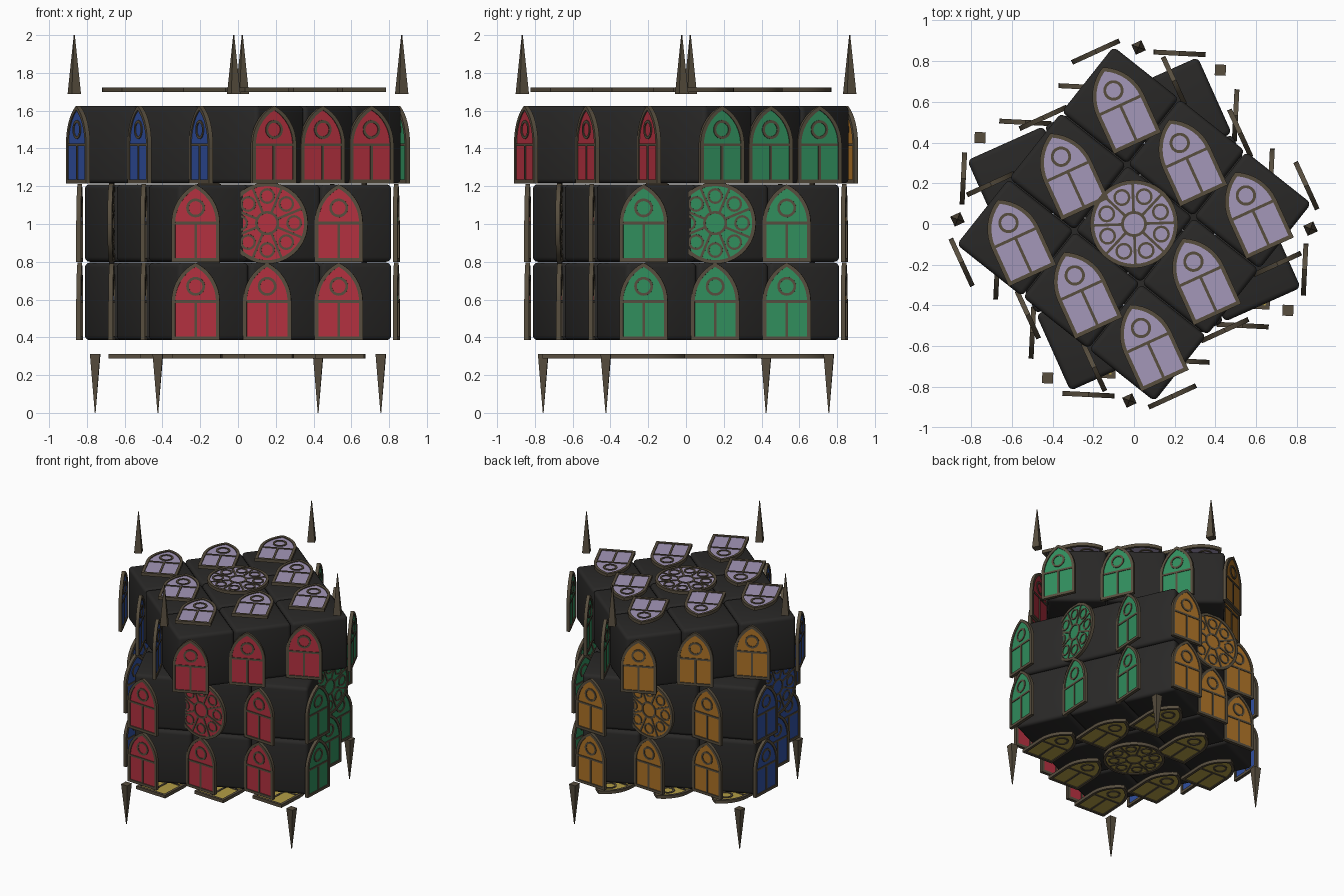
import bpy, bmesh
from math import sin, cos, pi, radians, sqrt, atan2
from mathutils import Matrix, Vector

if "Cube" in bpy.data.objects:
    bpy.data.objects.remove(bpy.data.objects["Cube"])

PITCH, SIZE, OUT = 0.415, 0.41, 0.29      # block spacing, block size, window stand-off
THICK = 0.024
HW, HH, R = 0.128, 0.205, 0.229           # window half width, half height, arch radius
TWIST = radians(-27)                      # windows turn back against their layer
LAYERS = {-1: radians(24.1), 0: radians(24.1), 1: radians(51.6)}


def material(name, rgb):
    m = bpy.data.materials.new(name)
    m.diffuse_color = (*rgb, 1)
    m.use_nodes = True
    m.node_tree.nodes["Principled BSDF"].inputs["Base Color"].default_value = m.diffuse_color
    return m


def finish(bm, name, mat, smooth=None):
    bmesh.ops.recalc_face_normals(bm, faces=bm.faces)
    me = bpy.data.meshes.new(name)
    bm.to_mesh(me)
    bm.free()
    me.materials.append(mat)
    if smooth:
        me.shade_smooth()
        me.set_sharp_from_angle(angle=radians(smooth))
    return me


def place(name, me, mat):
    ob = bpy.data.objects.new(name, me)
    ob.matrix_world = mat
    bpy.context.collection.objects.link(ob)


# outline helpers, all drawn in local XY
def arch(t):
    r, c = R - t, R - HW
    end = atan2(sqrt(r * r - c * c), c)
    side = [(r * cos(end * i / 8) - c, r * sin(end * i / 8)) for i in range(8)]
    right = [(HW - t, t - HH)] + side
    return right + [(0, r * sin(end))] + [(-x, y) for x, y in reversed(right)]


def circle(r, cx=0, cy=0, n=24):
    return [(cx + r * cos(2 * pi * i / n), cy + r * sin(2 * pi * i / n)) for i in range(n)]


def prism(bm, pts, depth):
    lo = [bm.verts.new((x, y, -depth / 2)) for x, y in pts]
    hi = [bm.verts.new((x, y, depth / 2)) for x, y in pts]
    bm.faces.new(lo)
    bm.faces.new(hi)
    for i in range(len(pts)):
        bm.faces.new((lo[i - 1], lo[i], hi[i], hi[i - 1]))


def band(bm, outer, inner, depth):
    loops = [[bm.verts.new((x, y, z)) for x, y in pts] for pts, z in
             ((outer, -depth / 2), (outer, depth / 2), (inner, depth / 2), (inner, -depth / 2))]
    for a, b in zip(loops, loops[1:] + loops[:1]):
        for i in range(len(a)):
            bm.faces.new((a[i - 1], a[i], b[i], b[i - 1]))


def bar(bm, x0, y0, x1, y1, w, depth):
    d = Vector((x1 - x0, y1 - y0)).normalized() * w / 2
    prism(bm, [(x0 - d.y, y0 + d.x), (x0 + d.y, y0 - d.x),
               (x1 + d.y, y1 - d.x), (x1 - d.y, y1 + d.x)], depth)


stone = material("dark_stone", (0.022, 0.021, 0.02))
bronze = material("bronze", (0.095, 0.075, 0.048))
glass = {n: material(n + "_glass", c) for n, c in {
    "front": (0.45, 0.03, 0.05), "right": (0.03, 0.27, 0.11), "back": (0.42, 0.17, 0.02),
    "left": (0.03, 0.08, 0.36), "top": (0.37, 0.31, 0.48), "bottom": (0.45, 0.34, 0.06)}.items()}

# rounded block
bm = bmesh.new()
bmesh.ops.create_cube(bm, size=SIZE)
bmesh.ops.bevel(bm, geom=bm.edges[:], offset=0.025, segments=3, profile=0.5, affect='EDGES')
block_mesh = finish(bm, "block", stone, 40)

# pointed window tracery
bm = bmesh.new()
band(bm, arch(0), arch(0.02), THICK)
band(bm, circle(0.05, 0, 0.08), circle(0.036, 0, 0.08), THICK * 0.85)
bar(bm, -HW + 0.01, 0, HW - 0.01, 0, 0.014, THICK * 0.8)
bar(bm, 0, -HH + 0.01, 0, 0, 0.014, THICK * 0.8)
window_frame = finish(bm, "window_frame", bronze, 30)

# rose window tracery
bm = bmesh.new()
band(bm, circle(0.216, n=48), circle(0.196, n=48), THICK)
band(bm, circle(0.064), circle(0.05), THICK * 0.85)
for i in range(8):
    a = i * pi / 4
    band(bm, circle(0.042, 0.143 * cos(a), 0.143 * sin(a), 16),
         circle(0.03, 0.143 * cos(a), 0.143 * sin(a), 16), THICK * 0.85)
    a += pi / 8
    bar(bm, 0.058 * cos(a), 0.058 * sin(a), 0.2 * cos(a), 0.2 * sin(a), 0.013, THICK * 0.8)
rose_frame = finish(bm, "rose_frame", bronze, 30)

# glass panes, one pair per colour
panes = {}
for side, mat in glass.items():
    for kind, pts in (("window", arch(0.012)), ("rose", circle(0.205, n=48))):
        bm = bmesh.new()
        prism(bm, pts, 0.01)
        panes[side, kind] = finish(bm, f"{side}_{kind}_pane", mat)

# four-sided spike pointing up from its base
bm = bmesh.new()
bmesh.ops.create_cone(bm, cap_ends=True, segments=4, radius1=0.038, radius2=0.003, depth=0.312,
                      matrix=Matrix.Translation((0, 0, 0.156)) @ Matrix.Rotation(pi / 4, 4, 'Z'))
spike_mesh = finish(bm, "spike", bronze)


def rz(a):
    return Matrix.Rotation(a, 4, 'Z')


# each side: outward direction and rotation of its window
upright = Matrix.Rotation(pi / 2, 4, 'X')
sides = {"front": ((0, -1, 0), upright), "right": ((1, 0, 0), rz(pi / 2) @ upright),
         "back": ((0, 1, 0), rz(pi) @ upright), "left": ((-1, 0, 0), rz(-pi / 2) @ upright),
         "top": ((0, 0, 1), Matrix()), "bottom": ((0, 0, -1), Matrix.Rotation(pi, 4, 'Y'))}

# blocks with their floating windows
for k, turn in LAYERS.items():
    for i in (-1, 0, 1):
        for j in (-1, 0, 1):
            cell = Vector((i, j, k))
            if cell.length == 0:
                continue
            centre = rz(turn) @ (cell * PITCH) + Vector((0, 0, 1.005))
            place("block", block_mesh, Matrix.Translation(centre) @ rz(turn))
            local = Matrix.Translation(centre) @ rz(turn + TWIST)
            for side, (n, rot) in sides.items():
                n = Vector(n)
                if cell.dot(n) < 0.5:
                    continue
                kind = "rose" if cell.length < 1.1 else "window"
                m = local @ Matrix.Translation(n * OUT) @ rot
                place(f"{side}_{kind}_frame", rose_frame if kind == "rose" else window_frame, m)
                place(f"{side}_{kind}_glass", panes[side, kind], m)

# corner spikes above and below
for q in range(4):
    for name, ang, z, turn, flip in (("top_spike", 88.5, 1.688, LAYERS[1], 0),
                                     ("bottom_spike", 60.7, 0.312, LAYERS[-1], pi)):
        a = radians(ang) + q * pi / 2
        place(name, spike_mesh, Matrix.Translation((0.867 * cos(a), 0.867 * sin(a), z))
              @ rz(turn + TWIST) @ Matrix.Rotation(flip, 4, 'X'))
